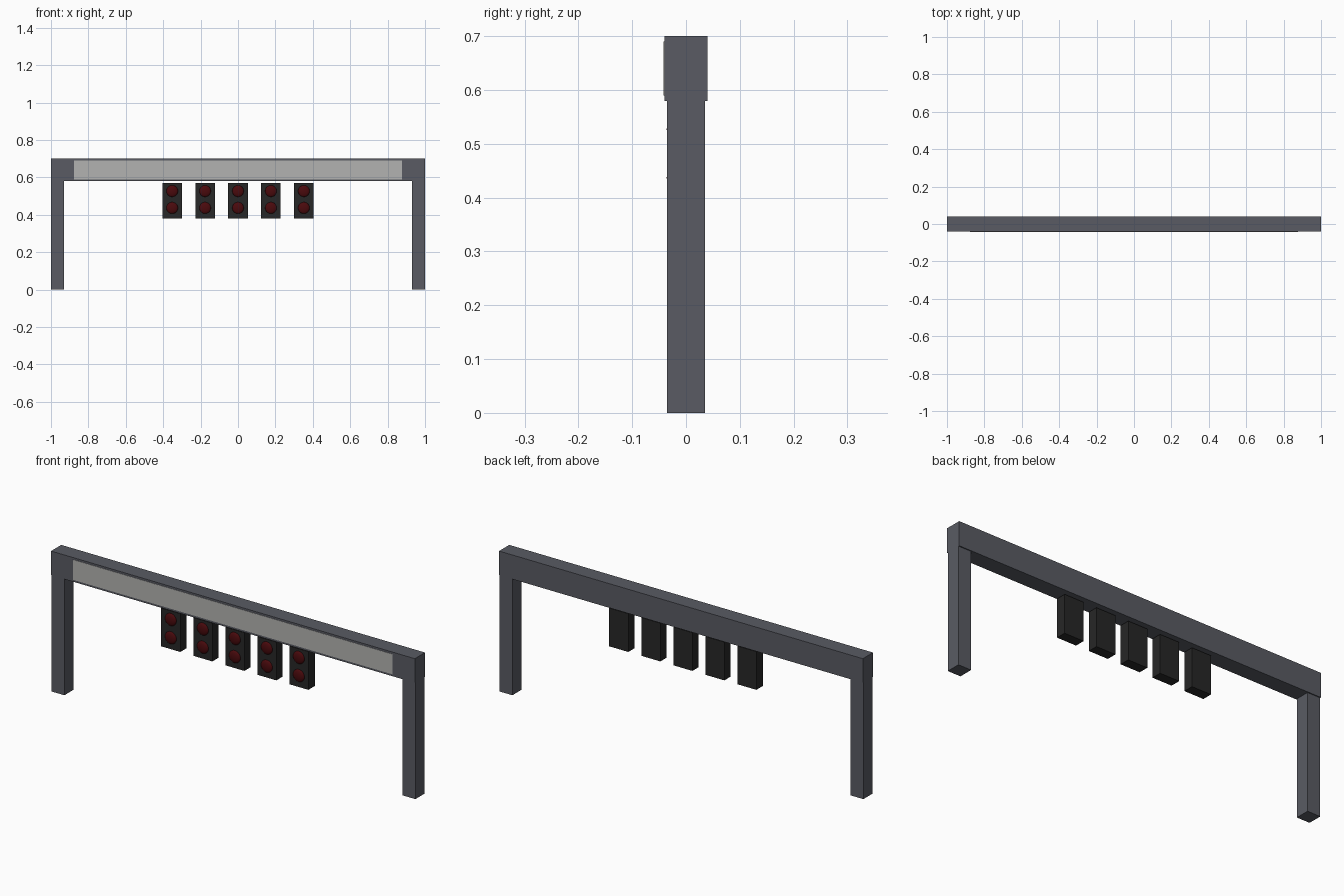
import bpy

if "Cube" in bpy.data.objects:
    bpy.data.objects.remove(bpy.data.objects["Cube"])


def material(name, rgb):
    m = bpy.data.materials.new(name)
    m.diffuse_color = (*rgb, 1)
    m.use_nodes = True
    m.node_tree.nodes["Principled BSDF"].inputs["Base Color"].default_value = m.diffuse_color
    return m


FRAME = material("frame_grey", (0.10, 0.105, 0.125))
PANEL = material("panel_light", (0.45, 0.45, 0.44))
HOUSING = material("housing_black", (0.02, 0.02, 0.02))
LAMP = material("lamp_red", (0.07, 0.003, 0.004))


def box(name, centre, size, mat):
    bpy.ops.mesh.primitive_cube_add(size=1, location=centre)
    o = bpy.context.object
    o.name = name
    o.scale = size
    bpy.ops.object.transform_apply(location=False, rotation=False, scale=True)
    o.data.materials.append(mat)
    return o


def lamp(name, centre):
    bpy.ops.mesh.primitive_uv_sphere_add(segments=20, ring_count=12, radius=0.031, location=centre)
    o = bpy.context.object
    o.name = name
    o.scale = (1, 0.35, 1)
    bpy.ops.object.transform_apply(location=False, rotation=False, scale=True)
    o.data.materials.append(LAMP)
    bpy.ops.object.shade_smooth()


# Gantry frame: two posts and a crossbeam
for side, x in (("left", -0.965), ("right", 0.965)):
    box(f"{side}_post", (x, 0, 0.29), (0.07, 0.07, 0.58), FRAME)
box("crossbeam", (0, 0, 0.64), (2, 0.08, 0.12), FRAME)

# Pale sign panel on the front of the beam
box("sign_panel", (0, -0.0395, 0.64), (1.755, 0.004, 0.1), PANEL)

# Five hanging light units with two lamps each
for i in range(5):
    x = (i - 2) * 0.176
    box(f"light_housing_{i + 1}", (x, 0, 0.475), (0.105, 0.05, 0.19), HOUSING)
    for row, z in (("upper", 0.527), ("lower", 0.437)):
        lamp(f"{row}_lamp_{i + 1}", (x, -0.025, z))
